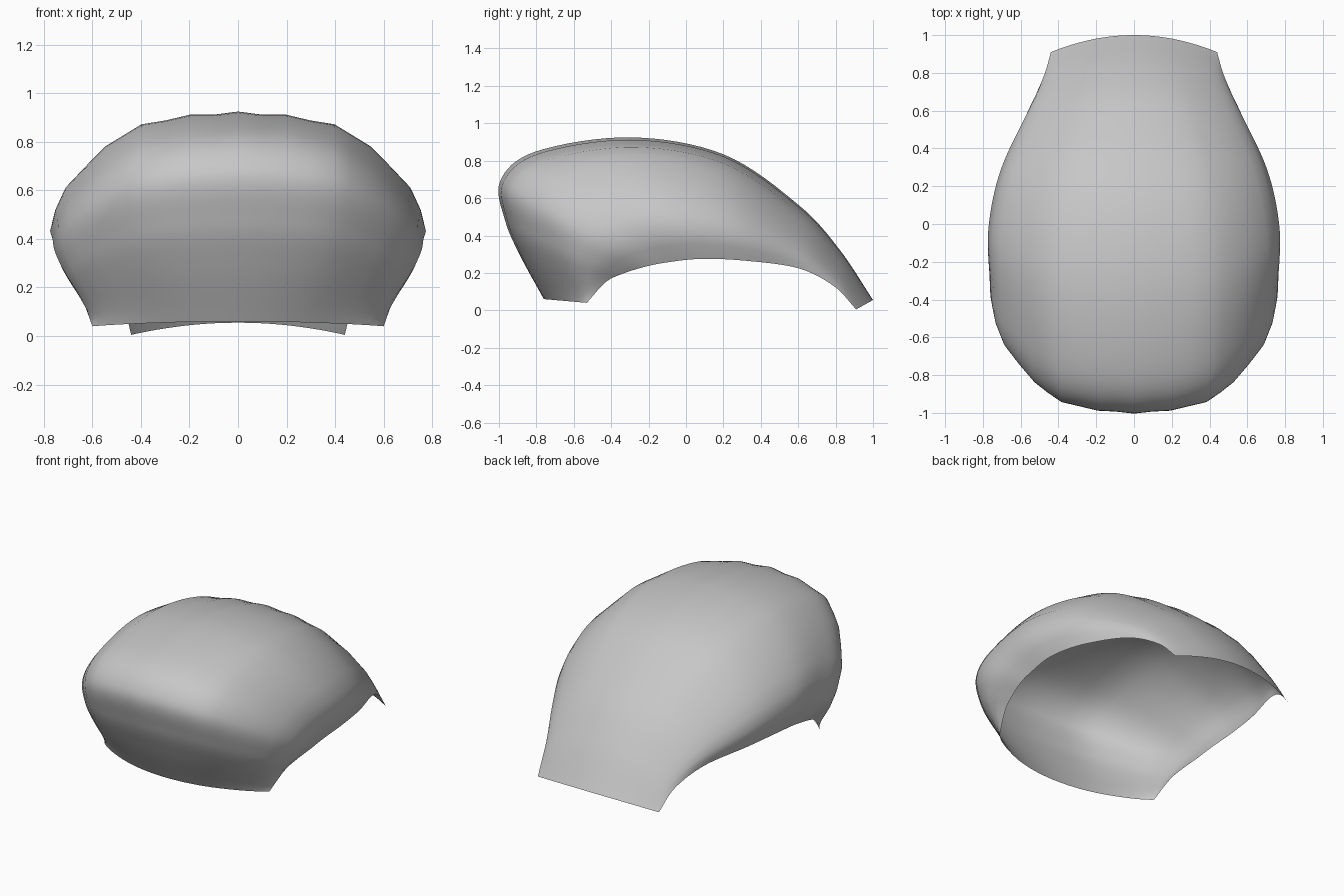
import bpy
import bmesh
import math
from mathutils import Vector

cube = bpy.data.objects.get("Cube")
if cube:
    bpy.data.objects.remove(cube, do_unlink=True)

# Stations from the front lip over the crown to the tail:
# point on the spine, point on the side rim, fullness of the section
STATIONS = [
    ((0, -.76, .06), (.6, -.53, .04), .1),
    ((0, -.885, .29), (.64, -.43, .15), .65),
    ((0, -.965, .48), (.665, -.34, .195), .9),
    ((0, -.99, .69), (.69, -.23, .23), 1),
    ((0, -.8, .845), (.7, -.11, .255), 1),
    ((0, -.3, .92), (.705, .08, .275), 1),
    ((0, .2, .83), (.66, .32, .265), .85),
    ((0, .6, .562), (.555, .6, .225), .5),
    ((0, .82, .325), (.475, .79, .13), .2),
    ((0, 1, .055), (.44, .91, .005), 0),
]

# Section shapes: share of the rim width, share of the way from spine to rim
FULL = [(0, 0), (.28, .02), (.56, .08), (.77, .22), (1, .48), (1.09, .75), (1, 1)]
SHALLOW = [(0, 0), (.2, .04), (.4, .16), (.58, .34), (.78, .61), (.92, .85), (1, 1)]

ALONG = 8    # steps between stations
ACROSS = 2   # steps between section points


def smooth_path(points, steps):
    """Catmull-Rom path through the points."""
    p = [Vector(q) for q in points]
    p = [2 * p[0] - p[1]] + p + [2 * p[-1] - p[-2]]
    path = []
    for a, b, c, d in zip(p, p[1:], p[2:], p[3:]):
        for i in range(steps):
            t = i / steps
            path.append(b + (c - a) * t / 2 + (2 * a - 5 * b + 4 * c - d) * t**2 / 2
                        + (3 * b - a - 3 * c + d) * t**3 / 2)
    return path + [p[-2]]


def cross_section(spine, rim, fullness):
    """Full-width section, right rim to left rim."""
    half = []
    for full, shallow in zip(FULL, SHALLOW):
        width, drop = Vector(shallow).lerp(Vector(full), fullness)
        point = spine.lerp(rim, drop)
        point.x = rim.x * width
        half.append(point)
    other = [Vector((-v.x, v.y, v.z)) for v in half[:0:-1]]
    return smooth_path(other + half, ACROSS)


# Loft the shell through the sections
spines = smooth_path([s[0] for s in STATIONS], ALONG)
rims = smooth_path([s[1] for s in STATIONS], ALONG)
fullnesses = smooth_path([(s[2], 0) for s in STATIONS], ALONG)
bm = bmesh.new()
rows = []
for spine, rim, fullness in zip(spines, rims, fullnesses):
    rows.append([bm.verts.new(v) for v in cross_section(spine, rim, fullness.x)])
for lower, upper in zip(rows, rows[1:]):
    for j in range(len(lower) - 1):
        bm.faces.new((lower[j], lower[j + 1], upper[j + 1], upper[j]))
bm.normal_update()

# Shallow lengthwise ribs that fade out towards the lip, the tail and the rims
middle = len(rows[0]) // 2
for i, row in enumerate(rows):
    fade = math.sin(math.pi * i / (len(rows) - 1)) ** 2
    for j, v in enumerate(row):
        side_fade = 1 - (abs(j - middle) / middle) ** 2
        rib = 1 if (j - middle) % 2 == 0 else -1
        v.co += v.normal * rib * .005 * fade * side_fade

mesh = bpy.data.meshes.new("curved_shell")
bm.to_mesh(mesh)
bm.free()
shell = bpy.data.objects.new("curved_shell", mesh)
bpy.context.collection.objects.link(shell)

# Plain grey material
grey = bpy.data.materials.new("light_grey")
grey.use_nodes = True
colour = (.57, .57, .57, 1)
grey.diffuse_color = colour
grey.node_tree.nodes["Principled BSDF"].inputs["Base Color"].default_value = colour
mesh.materials.append(grey)
for face in mesh.polygons:
    face.use_smooth = True
